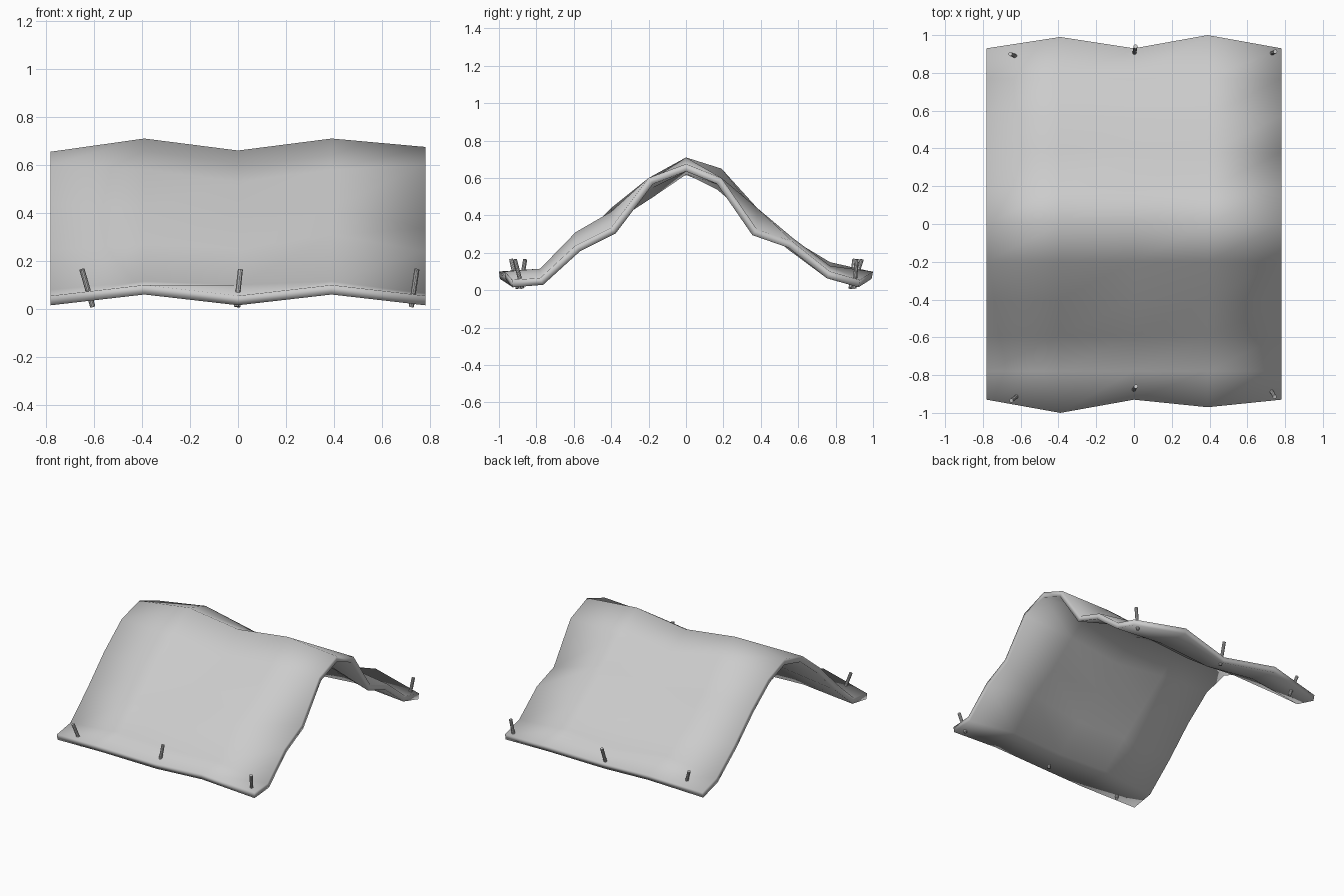
import bpy, bmesh
from mathutils import Vector

if "Cube" in bpy.data.objects:
    bpy.data.objects.remove(bpy.data.objects["Cube"])

# Tarp: five cross-section profiles (top surface heights) along x
COL_X = [-0.78, -0.39, 0.0, 0.39, 0.78]
ROW_Y = [-0.78, -0.59, -0.40, -0.20, 0.0, 0.19, 0.38, 0.57, 0.77]
FRONT_Y = [-0.93, -1.0, -0.93, -0.97, -0.93]
BACK_Y = [0.93, 0.99, 0.93, 1.0, 0.93]
EDGE_Z = [0.055, 0.10, 0.055, 0.10, 0.055]
HEIGHTS = [
    [0.08, 0.25, 0.44, 0.60, 0.655, 0.585, 0.44, 0.26, 0.10],
    [0.115, 0.27, 0.42, 0.58, 0.71, 0.65, 0.44, 0.27, 0.15],
    [0.10, 0.25, 0.40, 0.53, 0.66, 0.57, 0.41, 0.25, 0.10],
    [0.115, 0.31, 0.42, 0.58, 0.71, 0.60, 0.44, 0.28, 0.13],
    [0.065, 0.24, 0.335, 0.60, 0.675, 0.60, 0.325, 0.26, 0.10],
]

bm = bmesh.new()
cols = []
for x, yf, yb, ze, hs in zip(COL_X, FRONT_Y, BACK_Y, EDGE_Z, HEIGHTS):
    pts = [(yf, ze)] + list(zip(ROW_Y, hs)) + [(yb, ze)]
    cols.append([bm.verts.new((x, y, z)) for y, z in pts])
for a, b in zip(cols, cols[1:]):
    for i in range(len(a) - 1):
        bm.faces.new((a[i], b[i], b[i + 1], a[i + 1])).smooth = True

# Give the cloth thickness: lower copy pushed along the normals, then a rim
bm.normal_update()
low = []
for c in cols:
    row = []
    for v in c:
        d = v.normal * 0.04
        row.append(bm.verts.new((v.co.x, v.co.y - d.y, v.co.z - max(d.z, 0.03))))
    low.append(row)
for a, b in zip(low, low[1:]):
    for i in range(len(a) - 1):
        bm.faces.new((a[i], a[i + 1], b[i + 1], b[i]))


def rim(top, bottom):
    for i in range(len(top) - 1):
        bm.faces.new((top[i], top[i + 1], bottom[i + 1], bottom[i]))


for k in (0, -1):
    rim(cols[k], low[k])
    rim([c[k] for c in cols], [c[k] for c in low])
bmesh.ops.recalc_face_normals(bm, faces=bm.faces)
for f in bm.faces:
    f.smooth = True
mesh = bpy.data.meshes.new("tarp")
bm.to_mesh(mesh)
bm.free()
bpy.context.collection.objects.link(bpy.data.objects.new("tarp", mesh))


# Pegs: thin leaning rods through the tarp edge
def peg(name, base, tip):
    a, b = Vector((*base, 0.01)), Vector((*tip, 0.165))
    d = b - a
    bpy.ops.mesh.primitive_cylinder_add(vertices=10, radius=0.011, depth=d.length,
                                        location=(a + b) / 2)
    o = bpy.context.object
    o.name = name
    o.rotation_mode = 'QUATERNION'
    o.rotation_quaternion = d.to_track_quat('Z', 'Y')
    bpy.ops.object.shade_smooth_by_angle()


peg("peg_front_left", (-0.605, -0.90), (-0.65, -0.935))
peg("peg_front_middle", (-0.007, -0.885), (0.01, -0.86))
peg("peg_front_right", (0.722, -0.875), (0.745, -0.915))
peg("peg_back_left", (-0.605, 0.88), (-0.655, 0.90))
peg("peg_back_middle", (0.0, 0.89), (0.008, 0.94))
peg("peg_back_right", (0.722, 0.90), (0.748, 0.913))
